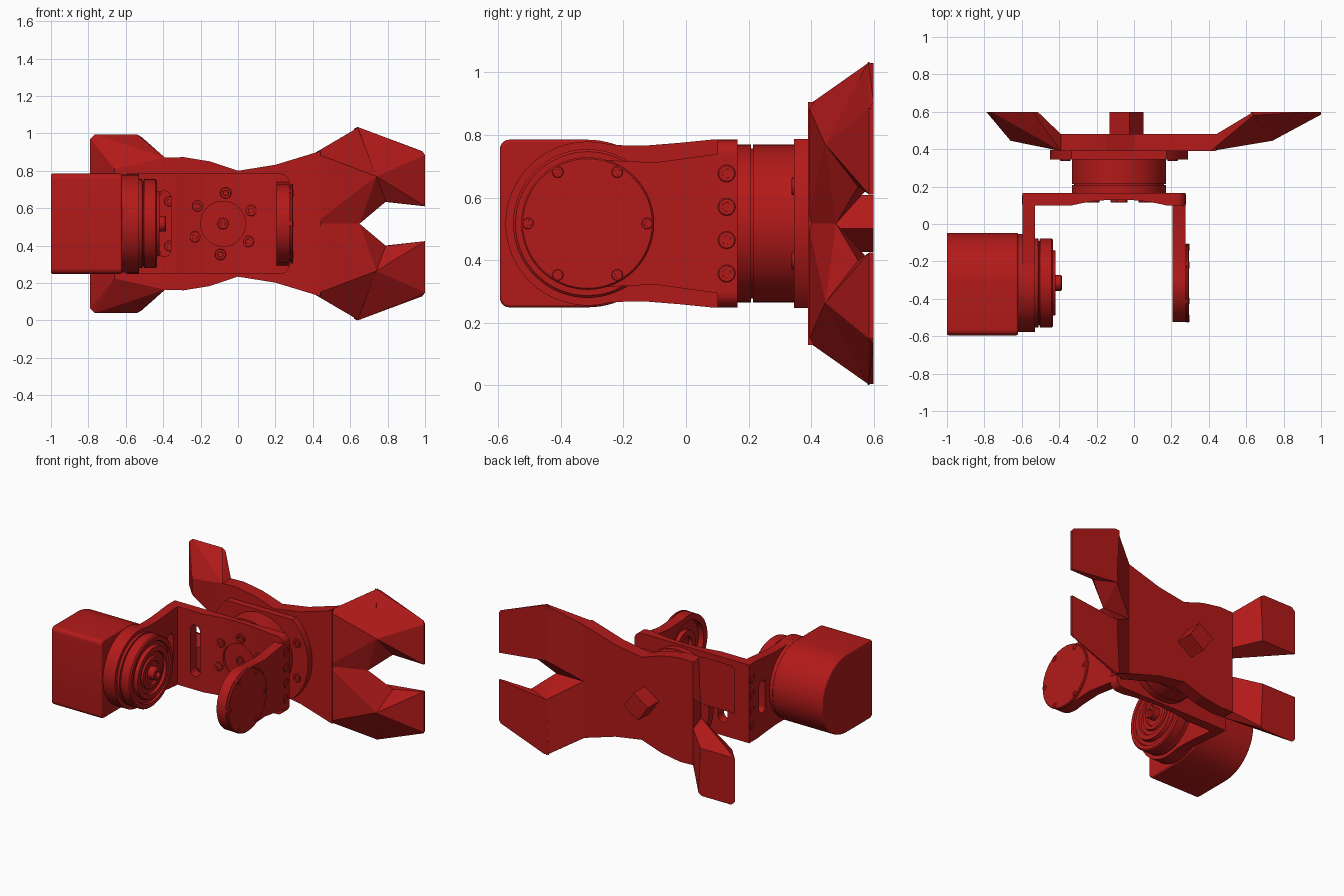
import bpy, bmesh
from math import sin, cos, pi, radians

if "Cube" in bpy.data.objects:
    bpy.data.objects.remove(bpy.data.objects["Cube"])

ZC = 0.517          # height of the main axis
SX = -0.08          # x of the swivel axis
PY = -0.315         # y of the pivot axis
red = bpy.data.materials.new("red_paint")
red.diffuse_color = (0.45, 0.01, 0.01, 1)
red.use_nodes = True
red.node_tree.nodes["Principled BSDF"].inputs["Base Color"].default_value = red.diffuse_color


def make(name, bm, smooth=True):
    bmesh.ops.recalc_face_normals(bm, faces=bm.faces)
    me = bpy.data.meshes.new(name)
    bm.to_mesh(me)
    bm.free()
    me.materials.append(red)
    ob = bpy.data.objects.new(name, me)
    bpy.context.collection.objects.link(ob)
    ob["smooth"] = smooth
    return ob


def place(axis, t, u, v):
    """t runs along the axis; (u, v) is the cross-section."""
    return {"X": (t, u, v), "Y": (u, t, v), "Z": (u, v, t)}[axis]


def prism(name, axis, pts, a, b, smooth=True):
    bm = bmesh.new()
    lo = [bm.verts.new(place(axis, a, *p)) for p in pts]
    hi = [bm.verts.new(place(axis, b, *p)) for p in pts]
    bm.faces.new(lo)
    bm.faces.new(hi)
    n = len(pts)
    for i in range(n):
        j = (i + 1) % n
        bm.faces.new((lo[i], lo[j], hi[j], hi[i]))
    return make(name, bm, smooth)


def arc(cu, cv, r, a0, a1, n=24):
    return [(cu + r * cos(radians(a0 + (a1 - a0) * i / n)),
             cv + r * sin(radians(a0 + (a1 - a0) * i / n))) for i in range(n + 1)]


def circle(cu, cv, r, n=64):
    return arc(cu, cv, r, 0, 360 - 360 / n, n - 1)


def lathe(name, axis, cu, cv, profile, n=64):
    """Profile is (position on axis, radius), closed by flat caps."""
    bm = bmesh.new()
    rings = [[bm.verts.new(place(axis, t, *p)) for p in circle(cu, cv, r, n)] for t, r in profile]
    for A, B in zip(rings, rings[1:]):
        for i in range(n):
            j = (i + 1) % n
            bm.faces.new((A[i], A[j], B[j], B[i]))
    bm.faces.new(rings[0])
    bm.faces.new(rings[-1])
    return make(name, bm)


def screw(name, axis, cu, cv, t, d, r):
    """Socket-head screw standing on surface t, facing direction d."""
    h = 0.008 * d
    return lathe(name, axis, cu, cv, [(t - 2 * h, r), (t + h * 0.7, r), (t + h, r * 0.9),
                                      (t + h, r * 0.5), (t - h, r * 0.45)], 20)


def cut(ob, cutter):
    cutter.hide_render = True
    m = ob.modifiers.new("cut", "BOOLEAN")
    m.operation, m.solver, m.object = "DIFFERENCE", "EXACT", cutter
    bpy.context.view_layer.objects.active = ob
    bpy.ops.object.modifier_apply(modifier=m.name)
    bpy.data.objects.remove(cutter)


def hull(name, pts):
    bm = bmesh.new()
    for p in pts:
        bm.verts.new(p)
    bmesh.ops.convex_hull(bm, input=bm.verts)
    bmesh.ops.delete(bm, geom=[v for v in bm.verts if not v.link_faces], context="VERTS")
    bmesh.ops.dissolve_limit(bm, angle_limit=radians(2), verts=bm.verts, edges=bm.edges)
    return make(name, bm, False)


def slot(axis, cu, cv, half, r, a, b):
    return prism("slot_cutter", axis, arc(cu, cv + half, r, 0, 180, 12) + arc(cu, cv - half, r, 180, 360, 12), a, b)


# motor housing: round towards +y, square towards -y
body = (arc(PY, ZC, 0.268, -90, 90, 40) + arc(-0.565, ZC + 0.238, 0.03, 90, 180, 6)
        + arc(-0.565, ZC - 0.238, 0.03, 180, 270, 6))
housing = prism("motor_housing", "X", body, -1.0, -0.62)
bev = housing.modifiers.new("bevel", "BEVEL")
bev.width, bev.segments, bev.angle_limit = 0.008, 2, radians(50)
for i in range(6):
    a = radians(30 + 60 * i)
    screw("housing_screw", "X", PY + 0.225 * cos(a), ZC + 0.225 * sin(a), -1.0 + 0.008, -1, 0.018)
lathe("motor_flange", "X", PY, ZC, [(-0.63, 0.262), (-0.54, 0.262), (-0.53, 0.255)])

# output horn with concentric grooves
lathe("output_horn", "X", PY, ZC, [
    (-0.54, 0.238), (-0.512, 0.238), (-0.51, 0.225), (-0.505, 0.225), (-0.503, 0.238), (-0.44, 0.238),
    (-0.432, 0.23), (-0.432, 0.205), (-0.445, 0.2), (-0.445, 0.178), (-0.42, 0.172), (-0.42, 0.14),
    (-0.437, 0.135), (-0.437, 0.11), (-0.425, 0.105), (-0.425, 0.08), (-0.437, 0.075), (-0.437, 0.042),
    (-0.39, 0.042), (-0.385, 0.037), (-0.385, 0.02), (-0.41, 0.018)])

# bracket base plate with slot, shallow dish and centre recess
base = prism("bracket_base", "Y", [(-0.595, ZC + 0.268), (-0.595, ZC - 0.268)]
             + arc(0.225, ZC - 0.218, 0.05, -90, 0, 8) + arc(0.225, ZC + 0.218, 0.05, 0, 90, 8), 0.1, 0.165)
cut(base, prism("dish_cutter", "Z", arc(SX, -0.93, 1.06, 76, 104, 24), -0.5, 1.5))
cut(base, prism("recess_cutter", "Y", circle(SX, ZC, 0.12), 0.0, 0.14))
cut(base, slot("Y", -0.395, ZC, 0.14, 0.036, 0.0, 0.3))
screw("centre_screw", "Y", SX, ZC, 0.14, -1, 0.03)
for i in range(6):
    a = radians(25 + 60 * i)
    screw("base_screw", "Y", SX + 0.165 * cos(a), ZC + 0.165 * sin(a), 0.122, -1, 0.03)


# bracket arms: waisted plates ending in a disc
def arm(name, edge, r, a, b):
    top = [(y, ZC + h) for y, h in edge]
    low = [(y, ZC - h) for y, h in reversed(edge)]
    return prism(name, "X", top + arc(PY, ZC, r, 75, 285, 48) + low, a, b)


left_arm = arm("left_arm", [(0.165, 0.268), (0.08, 0.268), (-0.02, 0.258), (-0.12, 0.25), (-0.2, 0.25)],
               0.262, -0.595, -0.53)
cut(left_arm, slot("X", 0.025, ZC, 0.08, 0.032, -0.8, -0.4))
right_arm = arm("right_arm", [(0.12, 0.225), (0.03, 0.213), (-0.1, 0.195), (-0.2, 0.2)], 0.21, 0.205, 0.275)
cut(right_arm, prism("recess_cutter", "X", circle(PY, ZC, 0.17), 0.1, 0.245))
lathe("idler_hub", "X", PY, ZC, [(0.25, 0.1), (0.215, 0.1), (0.215, 0.06), (0.24, 0.058)])
lathe("idler_cap", "X", PY, ZC, [(0.27, 0.2), (0.28, 0.2), (0.28, 0.212), (0.29, 0.212), (0.295, 0.207)])
for i in range(6):
    a = radians(60 * i)
    screw("cap_screw", "X", PY + 0.19 * cos(a), ZC + 0.19 * sin(a), 0.29, 1, 0.018)
for z in (-0.16, -0.053, 0.053, 0.16):
    screw("right_side_screw", "X", 0.13, ZC + z, 0.27, 1, 0.028)
    screw("left_side_screw", "X", 0.13, ZC + z, -0.59, -1, 0.028)

# swivel bearing and its truncated round mounting plate
lathe("swivel", "Y", SX, ZC, [(0.16, 0.252), (0.208, 0.252), (0.208, 0.24), (0.215, 0.24),
                              (0.215, 0.252), (0.35, 0.252)])
cutoff = 46.8
mount = prism("mounting_plate", "Y", arc(SX, ZC, 0.37, -cutoff, cutoff, 32)
              + arc(SX, ZC, 0.37, 180 - cutoff, 180 + cutoff, 32), 0.345, 0.395)
for i in range(8):
    a = radians(22.5 + 45 * i)
    if abs(sin(a)) < 0.7:
        screw("mount_screw", "Y", SX + 0.31 * cos(a), ZC + 0.31 * sin(a), 0.345, -1, 0.028)

# armour plate: waisted slab
top_edge = [(-0.39, 0.87), (-0.29, 0.873), (-0.15, 0.85), (0.0, 0.80), (0.2, 0.832), (0.44, 0.905)]
prism("armour_plate", "Y", top_edge + [(x, 2 * ZC - z) for x, z in reversed(top_edge)], 0.39, 0.48, False)

# faceted claws, upper and lower, swept back from the slab
right_root = [(0.41, 0.39, 0.895), (0.41, 0.39, 0.517), (0.44, 0.48, 0.905), (0.44, 0.48, 0.517),
              (0.65, 0.48, 0.517), (0.64, 0.6, 1.03), (0.64, 0.582, 1.03), (0.64, 0.6, 0.65),
              (0.79, 0.55, 0.635), (0.74, 0.445, 0.77)]
right_tip = [(0.62, 0.6, 1.025), (0.64, 0.582, 1.034), (0.66, 0.6, 1.025), (0.985, 0.6, 0.905),
             (1.0, 0.6, 0.885), (1.0, 0.585, 0.885), (1.0, 0.6, 0.61), (1.0, 0.585, 0.61),
             (0.79, 0.6, 0.635), (0.79, 0.55, 0.635), (0.64, 0.6, 0.65), (0.74, 0.445, 0.77)]
left_claw = [(-0.79, 0.6, 0.97), (-0.765, 0.6, 0.995), (-0.54, 0.6, 0.995), (-0.515, 0.6, 0.98),
             (-0.79, 0.6, 0.67), (-0.53, 0.6, 0.67), (-0.66, 0.445, 0.81), (-0.66, 0.445, 0.7),
             (-0.39, 0.39, 0.87), (-0.39, 0.48, 0.87), (-0.39, 0.39, 0.58), (-0.39, 0.48, 0.62)]
for side, s in (("upper", 1), ("lower", -1)):
    for part, pts in (("right_claw_root", right_root), ("right_claw_tip", right_tip), ("left_claw", left_claw)):
        hull(side + "_" + part, [(x, y, ZC + s * (z - ZC)) for x, y, z in pts])

# turned square stud on the back
prism("back_stud", "Y", [(-0.04 + 0.092 * cos(radians(80 + 90 * i)), ZC + 0.092 * sin(radians(80 + 90 * i)))
                         for i in range(4)], 0.47, 0.6, False)

# smooth shading on the machined parts only
for ob in bpy.data.objects:
    ob.select_set(bool(ob.get("smooth")))
bpy.context.view_layer.objects.active = housing
bpy.ops.object.shade_smooth_by_angle(angle=radians(30))
